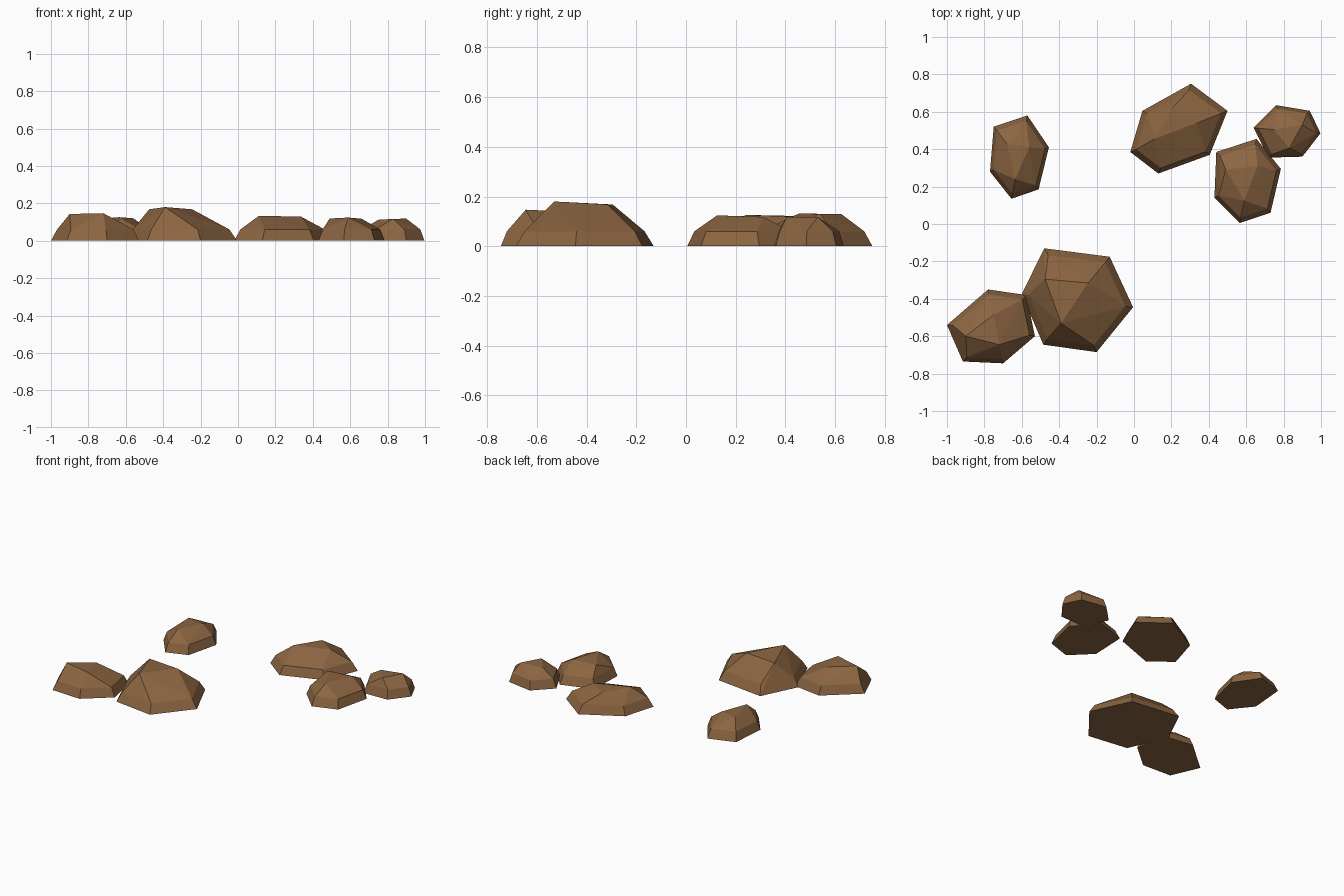
import bpy
import bmesh

# One brown for every rock
brown = bpy.data.materials.new("rock_brown")
brown.diffuse_color = (0.26, 0.13, 0.053, 1.0)

RING_Z = 0.06       # height of the bevelled shoulder
RING_SCALE = 0.87   # shoulder size relative to the footprint


def rock(name, footprint, crown):
    """Low-poly rock: hull of a ground outline, an inset shoulder and three crown points."""
    cx = sum(p[0] for p in footprint) / len(footprint)
    cy = sum(p[1] for p in footprint) / len(footprint)
    bm = bmesh.new()
    for x, y in footprint:
        bm.verts.new((x, y, 0))
        bm.verts.new((cx + (x - cx) * RING_SCALE, cy + (y - cy) * RING_SCALE, RING_Z))
    for p in crown:
        bm.verts.new(p)
    bmesh.ops.convex_hull(bm, input=bm.verts[:])
    loose = [v for v in bm.verts if not v.link_faces]
    bmesh.ops.delete(bm, geom=loose, context='VERTS')
    bmesh.ops.dissolve_limit(bm, angle_limit=0.01, verts=bm.verts[:], edges=bm.edges[:])
    bmesh.ops.recalc_face_normals(bm, faces=bm.faces[:])
    mesh = bpy.data.meshes.new(name)
    bm.to_mesh(mesh)
    bm.free()
    mesh.materials.append(brown)
    bpy.context.collection.objects.link(bpy.data.objects.new(name, mesh))


# Front left pair
rock("large_front_rock",
     [(-0.48, -0.13), (-0.13, -0.175), (-0.005, -0.445),
      (-0.20, -0.685), (-0.485, -0.645), (-0.60, -0.375)],
     [(-0.475, -0.295, 0.168), (-0.245, -0.315, 0.168), (-0.39, -0.53, 0.18)])
rock("left_front_rock",
     [(-0.78, -0.35), (-0.575, -0.38), (-0.53, -0.60),
      (-0.70, -0.745), (-0.915, -0.735), (-1.0, -0.54)],
     [(-0.90, -0.60, 0.143), (-0.72, -0.645, 0.147), (-0.75, -0.485, 0.14)])

# Single rock at the back left
rock("back_left_rock",
     [(-0.75, 0.52), (-0.57, 0.58), (-0.455, 0.41),
      (-0.51, 0.185), (-0.655, 0.135), (-0.77, 0.28)],
     [(-0.68, 0.43, 0.122), (-0.635, 0.24, 0.126), (-0.56, 0.41, 0.12)])

# Back right group
rock("large_back_rock",
     [(0.305, 0.75), (0.50, 0.605), (0.405, 0.37),
      (0.13, 0.27), (-0.02, 0.385), (0.045, 0.605)],
     [(0.11, 0.455, 0.132), (0.335, 0.54, 0.13), (0.21, 0.625, 0.129)])
rock("middle_right_rock",
     [(0.44, 0.385), (0.655, 0.455), (0.785, 0.295),
      (0.73, 0.06), (0.565, 0.005), (0.43, 0.14)],
     [(0.49, 0.29, 0.119), (0.59, 0.125, 0.124), (0.66, 0.31, 0.118)])
rock("small_right_rock",
     [(0.76, 0.635), (0.94, 0.605), (0.997, 0.485),
      (0.90, 0.36), (0.72, 0.355), (0.64, 0.515)],
     [(0.75, 0.505, 0.112), (0.90, 0.53, 0.118), (0.83, 0.405, 0.117)])
